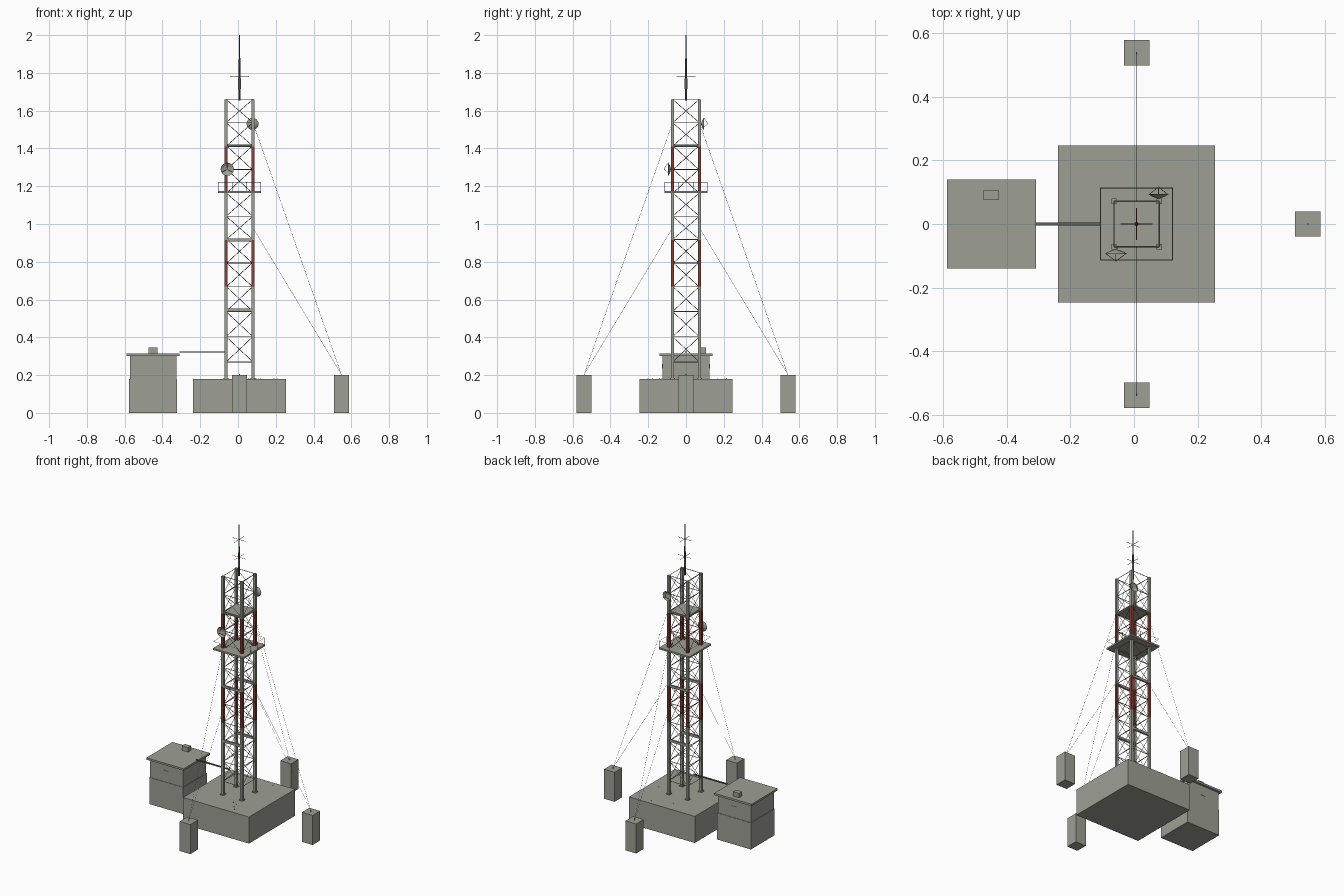
import bpy, bmesh, math
from mathutils import Matrix, Vector

if "Cube" in bpy.data.objects:
    bpy.data.objects.remove(bpy.data.objects["Cube"])


def material(name, rgb):
    m = bpy.data.materials.new(name)
    m.use_nodes = True
    m.diffuse_color = (*rgb, 1)
    m.node_tree.nodes["Principled BSDF"].inputs["Base Color"].default_value = (*rgb, 1)
    return m


GREY = material("weathered grey", (0.34, 0.345, 0.295))
RED = material("dull red", (0.22, 0.055, 0.042))
DARK = material("dark steel", (0.12, 0.12, 0.11))


class Part:
    """Collects boxes, rods and cones into one named object."""

    def __init__(self, name, mat):
        self.name, self.mat, self.bm = name, mat, bmesh.new()

    def box(self, x0, x1, y0, y1, z0, z1):
        centre = Matrix.Translation(((x0 + x1) / 2, (y0 + y1) / 2, (z0 + z1) / 2))
        size = Matrix.Diagonal((x1 - x0, y1 - y0, z1 - z0, 1))
        bmesh.ops.create_cube(self.bm, size=1, matrix=centre @ size)
        return self

    def block(self, x, y, half, z0, z1):
        return self.box(x - half, x + half, y - half, y + half, z0, z1)

    def rod(self, a, b, r0, r1=None, sides=6):
        a, b = Vector(a), Vector(b)
        turn = (b - a).to_track_quat("Z", "Y").to_matrix().to_4x4()
        bmesh.ops.create_cone(self.bm, cap_ends=True, segments=sides, radius1=r0,
                              radius2=r0 if r1 is None else r1, depth=(b - a).length,
                              matrix=Matrix.Translation((a + b) / 2) @ turn)
        return self

    def done(self):
        mesh = bpy.data.meshes.new(self.name)
        bmesh.ops.recalc_face_normals(self.bm, faces=self.bm.faces)
        self.bm.to_mesh(mesh)
        self.bm.free()
        mesh.materials.append(self.mat)
        ob = bpy.data.objects.new(self.name, mesh)
        bpy.context.collection.objects.link(ob)


CX, HALF, LEG = 0.008, 0.071, 0.0085
BASE, TOP = 0.18, 1.66
CORNERS = [(-1, -1), (1, -1), (1, 1), (-1, 1)]


def corner(i, z, half=HALF):
    sx, sy = CORNERS[i % 4]
    return (CX + sx * half, sy * half, z)


# Foundation slab, leg plates and anchor bolts
Part("foundation_slab", GREY).block(CX, 0, 0.247, 0, BASE).done()
plates = Part("leg_base_plates", GREY)
for i in range(4):
    x, y, z = corner(i, BASE)
    plates.block(x, y, 0.013, z, z + 0.005)
plates.done()
bolts = Part("slab_bolts", GREY)
for x, y in [(0.11, 0.215), (-0.02, 0.165), (0.19, 0.02), (0.21, 0.013),
             (0.055, -0.128), (0.085, -0.14), (0.095, -0.178), (0.118, -0.205)]:
    bolts.block(x, y, 0.002, BASE, BASE + 0.002)
bolts.done()

# Tower legs in alternating painted bands
BANDS = [(BASE, 0.67, GREY), (0.67, 0.915, RED), (0.915, 1.17, GREY),
         (1.17, 1.41, RED), (1.41, TOP, GREY)]
for n, (z0, z1, mat) in enumerate(BANDS):
    legs = Part(f"tower_legs_band_{n + 1}", mat)
    for i in range(4):
        x, y, _ = corner(i, 0)
        legs.block(x, y, LEG, z0, z1)
    legs.done()

# Lattice: horizontal rails and crossed braces on each side
levels = [0.27 + 0.4 * k / 3 for k in range(3)] + [0.67 + 0.99 * k / 8 for k in range(9)]
lattice = {m: Part(f"lattice_{n}", m) for m, n in ((GREY, "plain"), (RED, "painted"))}
INSET = {GREY: HALF, RED: HALF - 0.004}


def band_colour(z):
    return next(m for z0, z1, m in BANDS if z <= z1 + 0.001)


for k, z in enumerate(levels):
    for i in range(4):
        mat = band_colour(z)
        h = INSET[mat]
        lattice[mat].rod(corner(i, z, h), corner(i + 1, z, h), 0.0022, sides=4)
        if k + 1 < len(levels):
            up = levels[k + 1]
            mat = band_colour((z + up) / 2)
            h = INSET[mat]
            lattice[mat].rod(corner(i, z, h), corner(i + 1, up, h), 0.0016, sides=4)
            lattice[mat].rod(corner(i + 1, z, h), corner(i, up, h), 0.0016, sides=4)
for part in lattice.values():
    part.done()

# Heavy cross beams and the upper floor
beams = Part("cross_beams", GREY)
for z in (0.545, 0.915):
    for s in (-1, 1):
        beams.box(CX - HALF, CX + HALF, s * HALF - 0.006, s * HALF + 0.006, z - 0.008, z + 0.008)
beams.done()
Part("upper_floor", GREY).block(CX, 0, HALF, 1.407, 1.421).done()

# Work platform with railing
DECK = 0.115
Part("work_platform", GREY).block(CX, 0, DECK, 1.165, 1.176).done()
rail = Part("platform_railing", GREY)
for i in range(4):
    a, b = (Vector(corner(j, 1.222, DECK - 0.002)) for j in (i, i + 1))
    rail.rod(a, b, 0.001, sides=4)
    for t in (0, 1 / 3, 2 / 3):
        p = a.lerp(b, t)
        rail.rod((p.x, p.y, 1.175), p, 0.001, sides=4)
rail.done()

# Top mast, antenna and crossed elements
Part("mast_lower", RED).rod((CX, 0, TOP - 0.005), (CX, 0, 1.83), 0.006, 0.005, 8).done()
Part("mast_collar", GREY).rod((CX, 0, 1.715), (CX, 0, 1.77), 0.007, sides=8).done()
Part("mast_upper", DARK).rod((CX, 0, 1.83), (CX, 0, 2.0), 0.0045, 0.0025, 8).done()
elements = Part("antenna_elements", RED)
for z in (1.78, 1.9):
    elements.rod((CX - 0.05, 0, z), (CX + 0.05, 0, z), 0.0013)
    elements.rod((CX, -0.05, z), (CX, 0.05, z), 0.0013)
elements.done()


# Dishes: shallow bowl, feed struts and mounting stub
def dish(name, x, z, r, side):
    part = Part(name, GREY)
    back, rim, tip = side * 0.081, side * 0.094, side * 0.117
    rings = [(0.0, 0.15), (0.35, 0.6), (1.0, 1.0)]
    loops = []
    for depth, width in rings:
        y = back + (rim - back) * depth
        loops.append([part.bm.verts.new((x + r * width * math.cos(a * math.tau / 16), y,
                                         z + r * width * math.sin(a * math.tau / 16)))
                      for a in range(16)])
    for low, high in zip(loops, loops[1:]):
        for a in range(16):
            b = (a + 1) % 16
            part.bm.faces.new((low[a], low[b], high[b], high[a]))
    part.bm.faces.new(loops[0])
    for a in range(3):
        t = math.pi / 2 + a * math.tau / 3
        part.rod((x + r * math.cos(t), rim, z + r * math.sin(t)), (x, tip, z), 0.001, sides=4)
    part.rod((x, tip - side * 0.004, z), (x, tip, z), 0.003)
    part.rod((x, side * HALF, z), (x, back, z), 0.005)
    part.done()


dish("rear_dish", CX + HALF - 0.002, 1.53, 0.032, 1)
dish("front_dish", CX - HALF + 0.006, 1.29, 0.035, -1)

# Guy anchors and wires on three sides
blocks, wires = Part("guy_anchor_blocks", GREY), Part("guy_wires", GREY)
for dx, dy in ((1, 0), (0, 1), (0, -1)):
    ax, ay = CX + 0.539 * dx, 0.539 * dy
    blocks.block(ax, ay, 0.04, 0, 0.2)
    wires.block(ax, ay, 0.002, 0.2, 0.206)
    for z in (0.98, 1.537):
        wires.rod((ax, ay, 0.204), (CX + HALF * dx, HALF * dy, z), 0.0007, sides=4)
blocks.done()
wires.done()

# Equipment shed with roof, roof unit, wall vents and cable tray
SX = -0.449
Part("shed_base", GREY).block(SX, 0, 0.127, 0, BASE).done()
Part("shed_walls", GREY).block(SX, 0, 0.124, BASE, 0.302).done()
Part("shed_roof", GREY).block(SX, 0, 0.14, 0.302, 0.315).done()
Part("roof_unit", GREY).box(-0.473, -0.427, 0.075, 0.107, 0.315, 0.345).done()
vents = Part("shed_vents", GREY)
for s in (-1, 1):
    vents.box(SX - 0.016, SX + 0.016, s * 0.124 - 0.002, s * 0.124 + 0.002, 0.235, 0.258)
vents.done()
Part("cable_tray", DARK).box(-0.31, CX - HALF, -0.005, 0.005, 0.32, 0.326).done()
